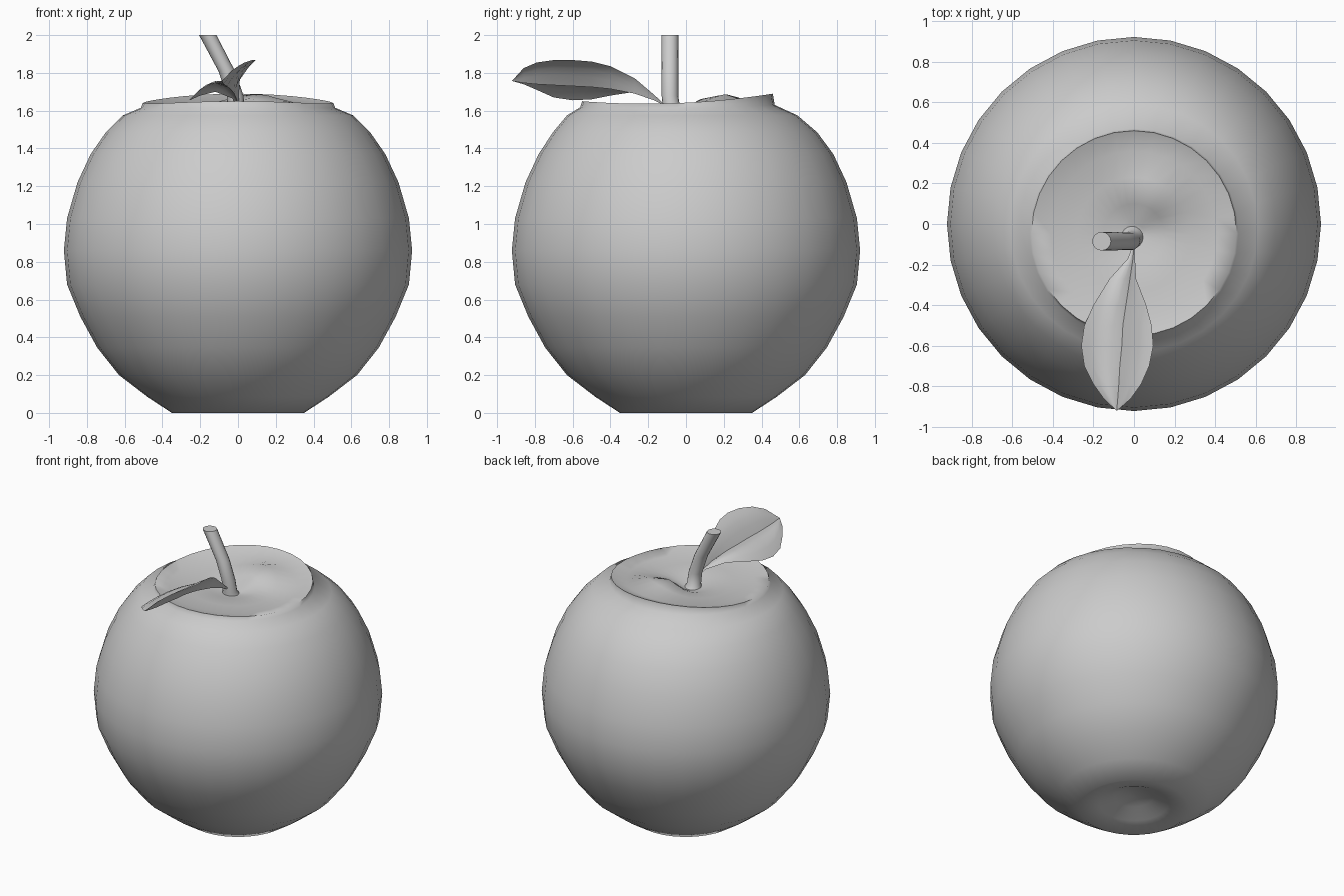
import bpy, math

if "Cube" in bpy.data.objects:
    bpy.data.objects.remove(bpy.data.objects["Cube"])

SEG = 32


def make_object(name, verts, faces, angle=None):
    mesh = bpy.data.meshes.new(name)
    mesh.from_pydata(verts, [], faces)
    mesh.update()
    obj = bpy.data.objects.new(name, mesh)
    bpy.context.collection.objects.link(obj)
    bpy.ops.object.select_all(action='DESELECT')
    obj.select_set(True)
    bpy.context.view_layer.objects.active = obj
    bpy.ops.object.shade_smooth_by_angle(angle=math.radians(angle or 50))
    return obj


def skin(name, rings, cap_start=True, cap_end=True, angle=None):
    """Join equal rings of points into a closed tube."""
    n = len(rings[0])
    verts = [p for ring in rings for p in ring]
    faces = []
    for k in range(len(rings) - 1):
        for i in range(n):
            j = (i + 1) % n
            faces.append((k * n + i, k * n + j, (k + 1) * n + j, (k + 1) * n + i))
    if cap_start:
        faces.append(tuple(reversed(range(n))))
    if cap_end:
        faces.append(tuple(range((len(rings) - 1) * n, len(rings) * n)))
    return make_object(name, verts, faces, angle)


# Fruit body: radius, height, y offset of ring, amount of lip waviness
profile = [
    (0.02, 0.09, 0, 0), (0.12, 0.075, 0, 0), (0.22, 0.03, 0, 0), (0.35, 0.0, 0, 0),
    (0.48, 0.085, 0, 0), (0.63, 0.20, 0, 0), (0.745, 0.345, 0, 0), (0.835, 0.51, 0, 0),
    (0.905, 0.68, 0, 0), (0.922, 0.86, 0, 0), (0.905, 1.03, 0, 0), (0.85, 1.22, 0, 0),
    (0.78, 1.37, 0, 0), (0.70, 1.485, -0.005, 0), (0.61, 1.575, -0.02, 0),
    (0.515, 1.615, -0.045, 0.3), (0.505, 1.64, -0.045, 1.0),
    (0.41, 1.62, -0.05, 0.6), (0.28, 1.615, -0.05, 0.5),
    (0.15, 1.605, -0.05, 0.2), (0.05, 1.58, -0.05, 0),
]
rings = []
for r, z, oy, w in profile:
    ring = []
    for i in range(SEG):
        a = 2 * math.pi * i / SEG
        s = math.sin(a)
        wave = w * (0.02 * s + 0.03 * s * s)
        # soft ridge behind the stem
        if 0.1 < r < 0.35 and z > 1.6:
            wave += 0.05 * max(0, math.cos(a - math.radians(65))) ** 4
        ring.append((r * math.cos(a), r * s + oy, z + wave))
    rings.append(ring)
skin("fruit_body", rings, angle=80)

# Stem: bent rod with a flared foot; x, y, z, radius
path = [(-0.01, -0.06, 1.565, 0.062), (-0.01, -0.075, 1.60, 0.046),
        (-0.015, -0.085, 1.68, 0.044), (-0.06, -0.085, 1.81, 0.044),
        (-0.16, -0.085, 2.0, 0.046)]
rings = [[(x + r * math.cos(2 * math.pi * i / 16), y + r * math.sin(2 * math.pi * i / 16), z)
          for i in range(16)] for x, y, z, r in path]
skin("stem", rings, angle=40)

# Leaf: y, midrib x/z, left edge x/z, right edge x/z
stations = [
    (-0.10, 0.000, 1.62, -0.005, 1.62, 0.005, 1.62),
    (-0.17, -0.005, 1.655, -0.03, 1.665, 0.005, 1.685),
    (-0.27, -0.02, 1.69, -0.12, 1.70, 0.01, 1.77),
    (-0.40, -0.04, 1.715, -0.20, 1.68, 0.06, 1.835),
    (-0.50, -0.055, 1.725, -0.245, 1.66, 0.087, 1.86),
    (-0.60, -0.06, 1.73, -0.26, 1.655, 0.095, 1.868),
    (-0.70, -0.07, 1.735, -0.245, 1.67, 0.075, 1.868),
    (-0.79, -0.075, 1.74, -0.20, 1.71, 0.035, 1.855),
    (-0.86, -0.08, 1.747, -0.15, 1.74, -0.015, 1.825),
    (-0.92, -0.085, 1.757, -0.087, 1.757, -0.083, 1.759),
]
verts, faces = [], []
COLS = 9
for y, mx, mz, lx, lz, rx, rz in stations:
    for c in range(COLS):
        t = (c - 4) / 4
        ex, ez = (lx, lz) if t < 0 else (rx, rz)
        u = abs(t)
        width = abs(ex - mx)
        bulge = 4 * u * (1 - u) * width * (0.2 if t < 0 else 0.17)
        verts.append((mx + (ex - mx) * u, y, mz + (ez - mz) * u + bulge))
for k in range(len(stations) - 1):
    for c in range(COLS - 1):
        a = k * COLS + c
        faces.append((a, a + COLS, a + COLS + 1, a + 1))
make_object("leaf", verts, faces, 50)
